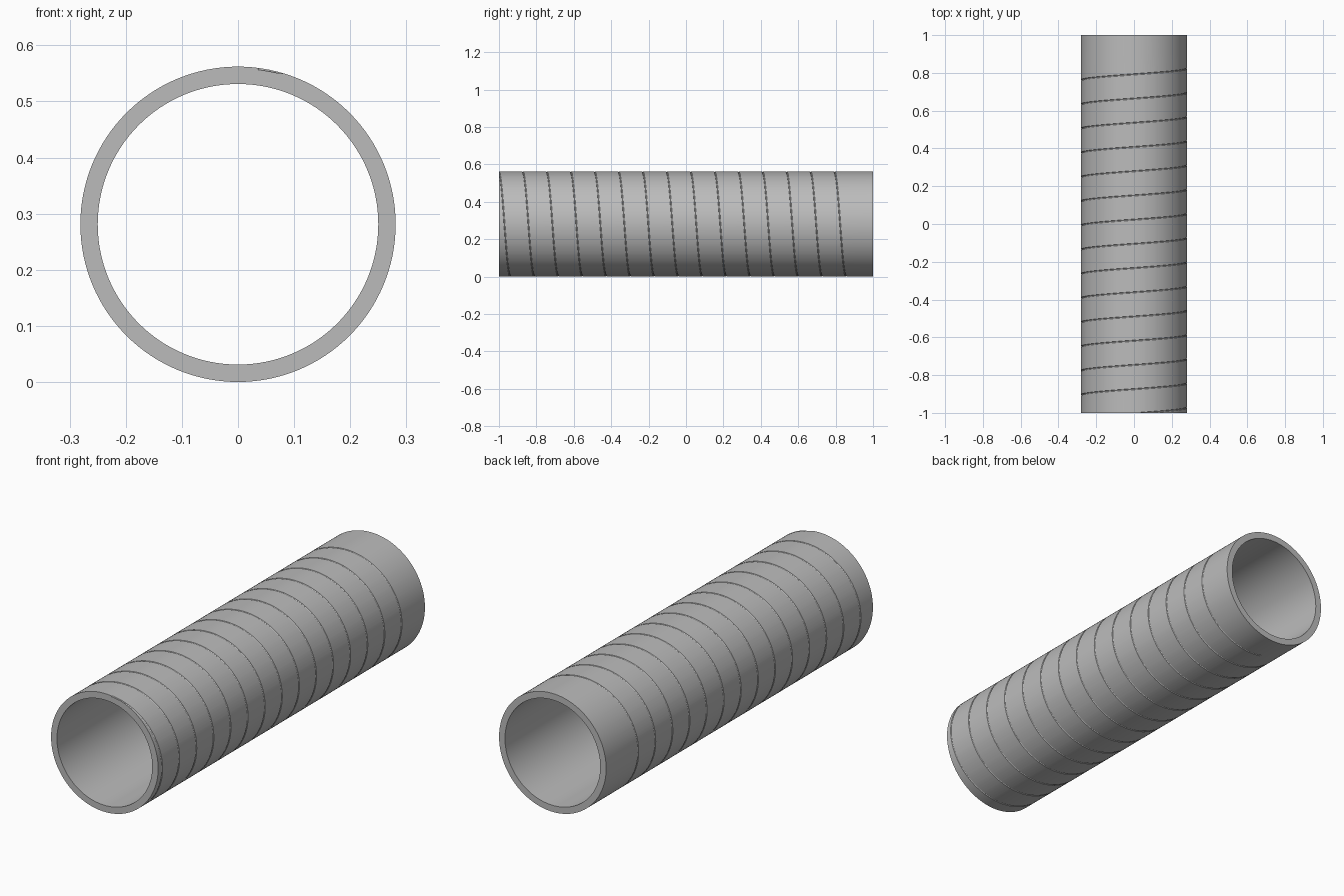
import bpy, bmesh, math

if "Cube" in bpy.data.objects:
    bpy.data.objects.remove(bpy.data.objects["Cube"])

R_OUT, R_IN, HALF = 0.281, 0.25, 1.0
PITCH, TURNS, START = 0.1282, 14.5, 0.13   # helix rise per turn, turns, start angle from the top
GROOVE = 0.0034                            # radius of the round groove
STEPS, SIDES = 96, 8

grey = bpy.data.materials.new("grey")
grey.diffuse_color = (0.5, 0.5, 0.5, 1)
grey.use_nodes = True
grey.node_tree.nodes["Principled BSDF"].inputs["Base Color"].default_value = grey.diffuse_color


def ring(bm, points):
    return [bm.verts.new(p) for p in points]


def bridge(bm, a, b):
    n = len(a)
    for i in range(n):
        bm.faces.new((a[i], a[(i + 1) % n], b[(i + 1) % n], b[i]))


def finish(bm, name):
    bmesh.ops.recalc_face_normals(bm, faces=bm.faces)
    mesh = bpy.data.meshes.new(name)
    bm.to_mesh(mesh)
    bm.free()
    mesh.materials.append(grey)
    obj = bpy.data.objects.new(name, mesh)
    bpy.context.collection.objects.link(obj)
    return obj


def on_axis(radius, angle, y):
    return (radius * math.sin(angle), y, R_OUT + radius * math.cos(angle))


# Hollow tube: rectangular wall section turned around the long axis
bm = bmesh.new()
N = 128
section = [(R_OUT, -HALF), (R_OUT, HALF), (R_IN, HALF), (R_IN, -HALF)]
rings = [ring(bm, [on_axis(r, math.tau * i / N, y) for r, y in section]) for i in range(N)]
for i in range(N):
    bridge(bm, rings[i], rings[(i + 1) % N])
tube = finish(bm, "grooved_tube")

# Helical cutter: small round section swept along the outer surface
bm = bmesh.new()
rings = []
for k in range(int(TURNS * STEPS) + 1):
    turn = k / STEPS
    angle = START + math.tau * turn
    y = -HALF + PITCH * turn
    rings.append(ring(bm, [
        on_axis(R_OUT + GROOVE * math.sin(math.tau * s / SIDES), angle,
                y + GROOVE * math.cos(math.tau * s / SIDES)) for s in range(SIDES)]))
for a, b in zip(rings, rings[1:]):
    bridge(bm, a, b)
bm.faces.new(rings[0])
bm.faces.new(rings[-1])
cutter = finish(bm, "groove_cutter")
cutter.hide_render = True

# Cut the spiral groove
cut = tube.modifiers.new("spiral_groove", 'BOOLEAN')
cut.operation = 'DIFFERENCE'
cut.solver = 'EXACT'
cut.object = cutter
bpy.context.view_layer.objects.active = tube
tube.select_set(True)
cutter.select_set(False)
bpy.ops.object.modifier_apply(modifier=cut.name)
bpy.data.objects.remove(cutter)

bpy.ops.object.shade_smooth_by_angle(angle=math.radians(50))
